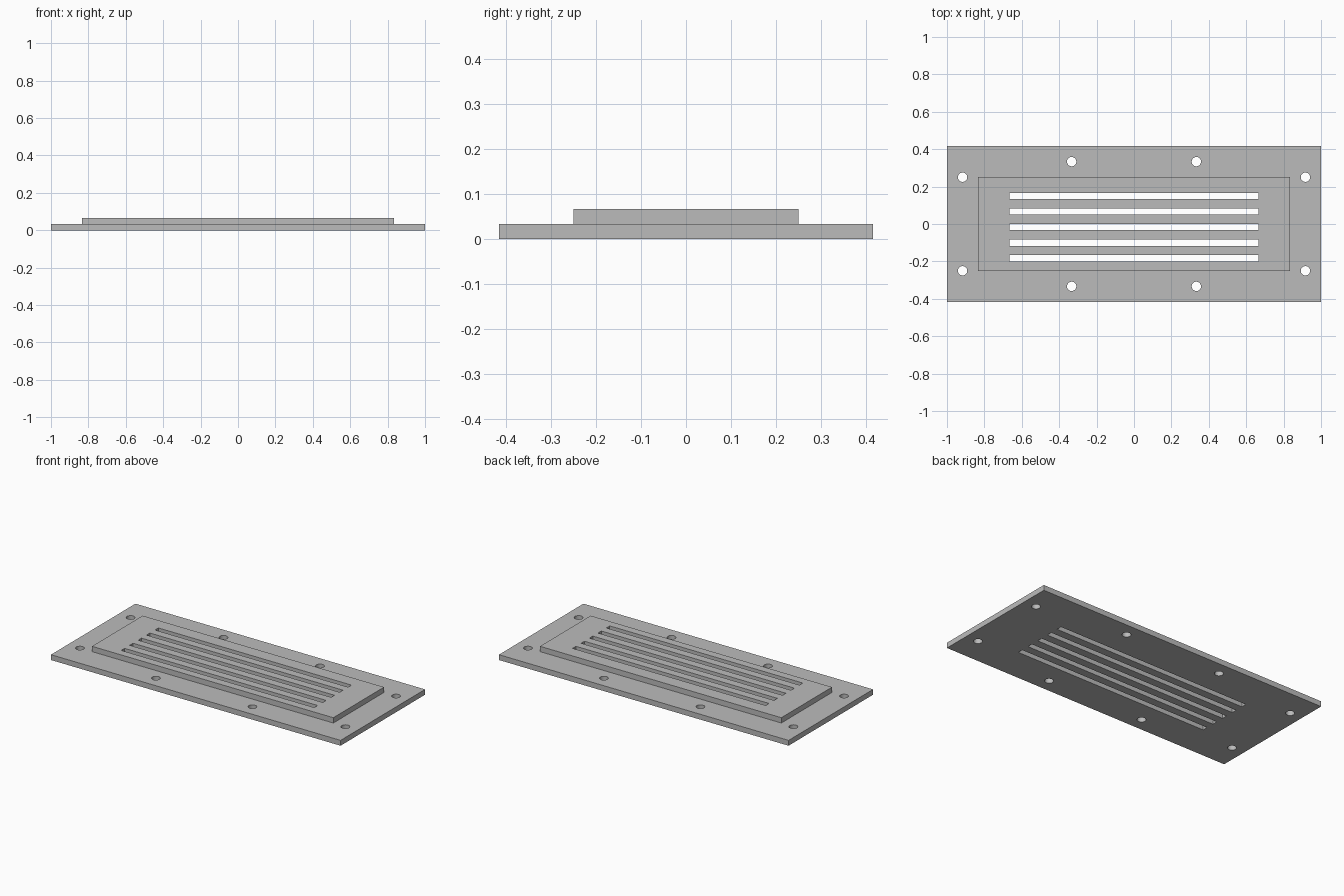
import bpy

cube = bpy.data.objects.get("Cube")
if cube:
    bpy.data.objects.remove(cube, do_unlink=True)

U = 1 / 6          # layout module
THICK = 0.2 * U    # thickness of each layer

metal = bpy.data.materials.new("grey_metal")
metal.use_nodes = True
GREY = (0.5, 0.5, 0.5, 1)
metal.diffuse_color = GREY
metal.node_tree.nodes["Principled BSDF"].inputs["Base Color"].default_value = GREY


def box(name, x, y, z0, z1, cy=0):
    bpy.ops.mesh.primitive_cube_add(size=1, location=(0, cy, (z0 + z1) / 2))
    ob = bpy.context.object
    ob.name = name
    ob.scale = (x, y, z1 - z0)
    bpy.ops.object.transform_apply(location=True, rotation=False, scale=True)
    ob.data.materials.append(metal)
    return ob


def combine(target, tool, operation):
    mod = target.modifiers.new(operation, 'BOOLEAN')
    mod.operation = operation
    mod.solver = 'EXACT'
    mod.object = tool
    bpy.context.view_layer.objects.active = target
    bpy.ops.object.modifier_apply(modifier=mod.name)
    bpy.data.objects.remove(tool, do_unlink=True)


# Flange plate with a raised centre panel
plate = box("vent_plate", 12 * U, 5 * U, 0, THICK)
combine(plate, box("raised_panel", 10 * U, 3 * U, THICK / 2, 2 * THICK), 'UNION')

# Five long vent slots, evenly pitched
for i in range(5):
    slot = box("slot_cutter", 8 * U, THICK, -THICK, 3 * THICK, cy=(i * 0.5 - 1.1) * U)
    combine(plate, slot, 'DIFFERENCE')

# Eight screw holes, mirrored about both axes
for hx, hy in ((5.5, 1.5), (2, 2)):
    for sx in (-1, 1):
        for sy in (-1, 1):
            bpy.ops.mesh.primitive_cylinder_add(
                vertices=32, radius=0.15 * U, depth=4 * THICK,
                location=(sx * hx * U, sy * hy * U, 0))
            hole = bpy.context.object
            hole.data.materials.append(metal)
            combine(plate, hole, 'DIFFERENCE')

# Smooth hole walls, crisp plate edges
bpy.ops.object.select_all(action='DESELECT')
plate.select_set(True)
bpy.context.view_layer.objects.active = plate
bpy.ops.object.shade_smooth_by_angle()
